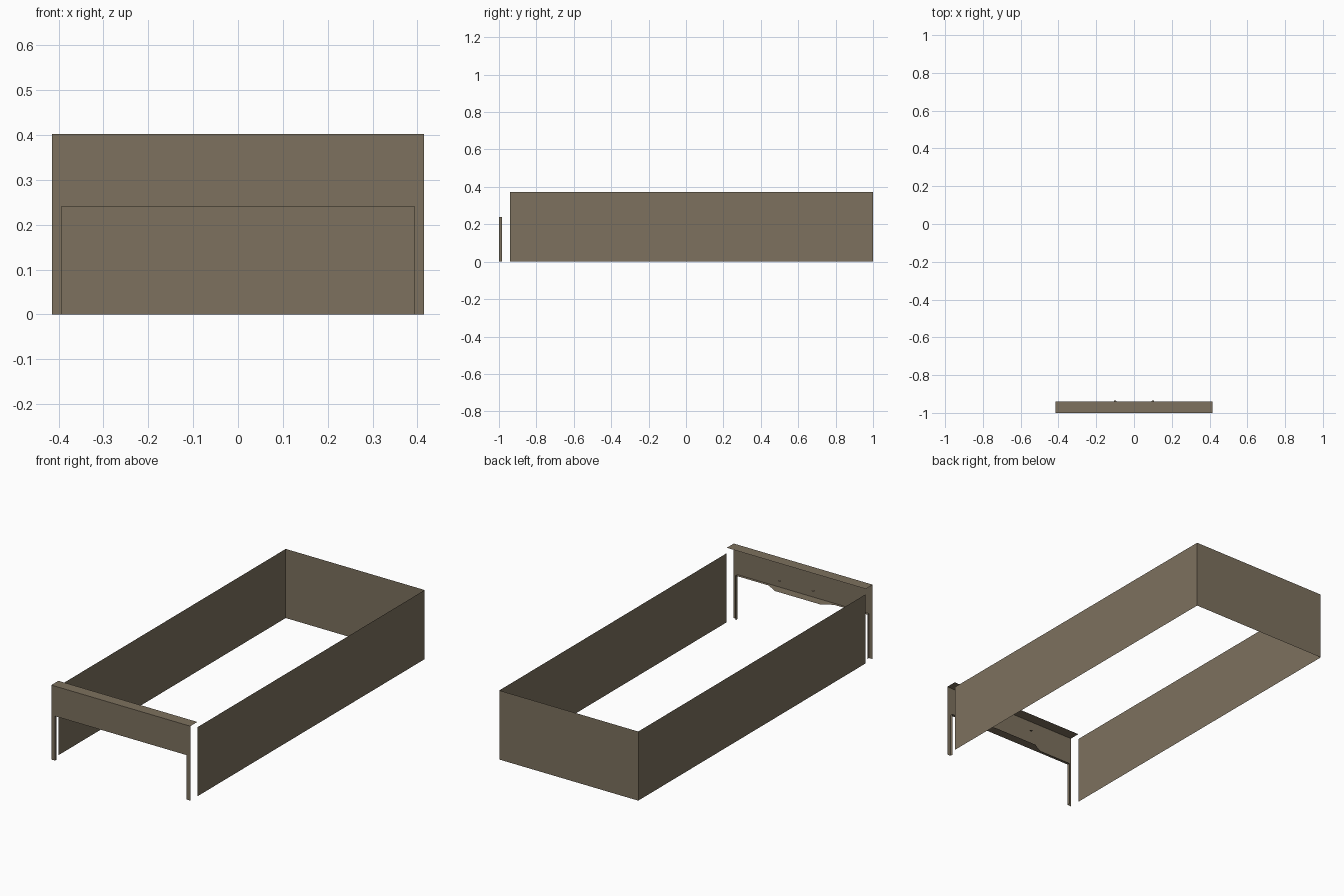
import bpy
import math

if "Cube" in bpy.data.objects:
    bpy.data.objects.remove(bpy.data.objects["Cube"])

brown = bpy.data.materials.new("warm brown")
brown.diffuse_color = (0.205, 0.165, 0.112, 1)
brown.use_nodes = True
brown.node_tree.nodes["Principled BSDF"].inputs["Base Color"].default_value = brown.diffuse_color

HW, IN = 0.415, 0.393        # outer half width, opening half width
FRONT, LIP, BACK = -1.0, -0.94, 1.0
TOP, OPEN, WALL = 0.402, 0.24, 0.373


def sheet(name, verts, faces=None):
    """Thin sheet from a few points."""
    mesh = bpy.data.meshes.new(name)
    mesh.from_pydata(verts, [], faces or [tuple(range(len(verts)))])
    mesh.materials.append(brown)
    obj = bpy.data.objects.new(name, mesh)
    bpy.context.collection.objects.link(obj)
    return obj


# Three open walls: right side, back, left side
path = [(HW, LIP), (HW, BACK), (-HW, BACK), (-HW, LIP)]
wall = [(x, y, z) for x, y in path for z in (0, WALL)]
sheet("outer_walls", wall,
      [(2 * i, 2 * i + 2, 2 * i + 3, 2 * i + 1) for i in range(3)])

# Front panel with a wide opening between two legs
outline = [(-HW, 0), (-IN, 0), (-IN, OPEN), (IN, OPEN),
           (IN, 0), (HW, 0), (HW, TOP), (-HW, TOP)]
sheet("front_panel", [(x, FRONT, z) for x, z in outline])

# Flange folded back along the top edge
sheet("top_flange", [(-HW, FRONT, TOP), (HW, FRONT, TOP),
                     (HW, LIP, TOP), (-HW, LIP, TOP)])

# Narrow flanges down the inner edge of each leg
RET = FRONT + 0.015
for side, s in (("left", -1), ("right", 1)):
    sheet(side + "_leg_flange", [(s * IN, FRONT, 0), (s * IN, RET, 0),
                                 (s * IN, RET, OPEN), (s * IN, FRONT, OPEN)])

# Flange over the opening, with a wider chamfered tab in the middle
half = [(IN, FRONT), (IN, RET), (0.195, RET), (0.135, -0.95)]
tab = half + [(-x, y) for x, y in reversed(half)]
sheet("opening_flange", [(x, y, OPEN) for x, y in tab])

# Two small fixing discs behind the panel
for side, s in (("left", -1), ("right", 1)):
    sheet(side + "_fixing_disc",
          [(s * 0.1 + 0.008 * math.cos(a), -0.942 + 0.008 * math.sin(a), 0.307)
           for a in (i * math.pi / 6 for i in range(12))])
